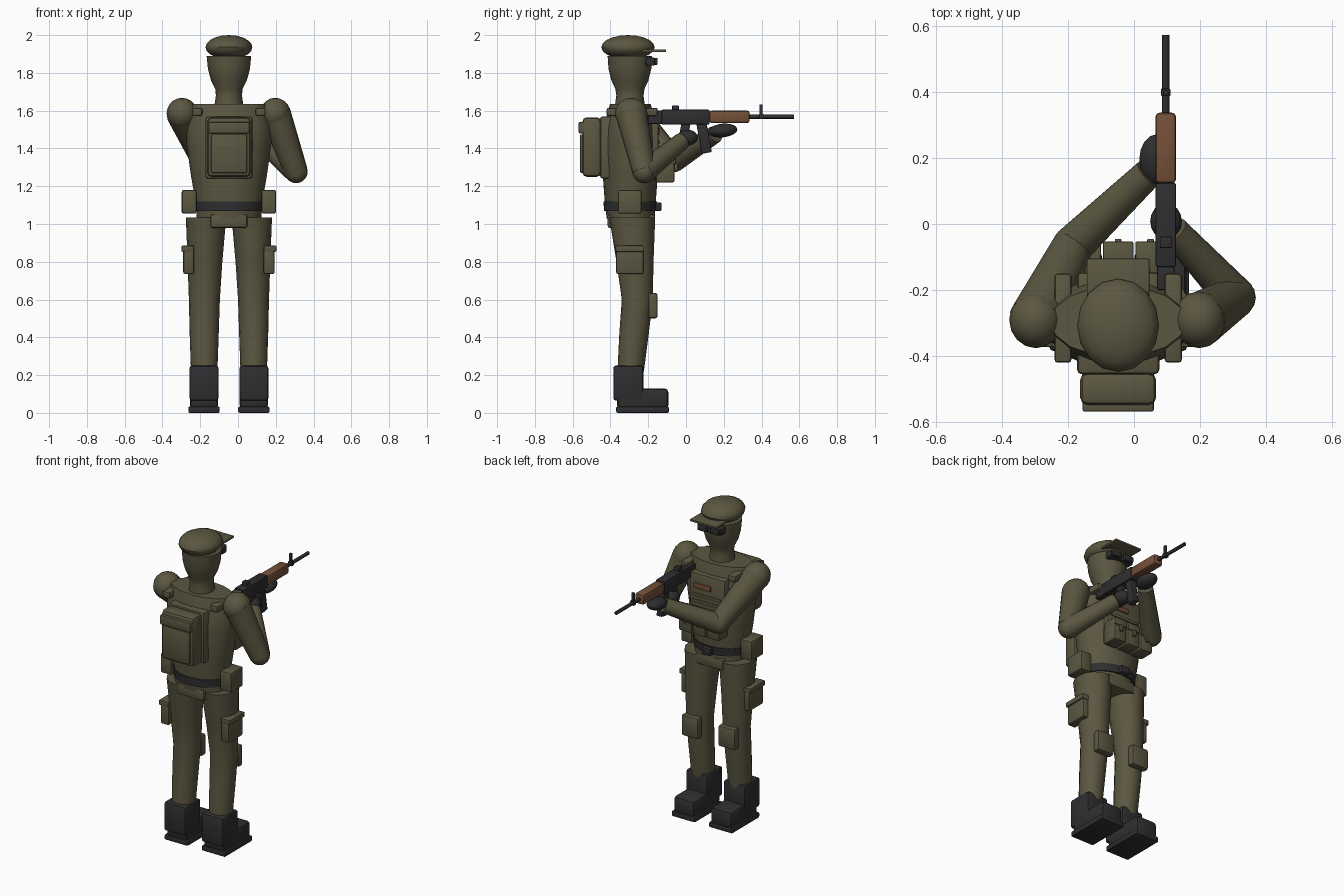
import bpy, bmesh, math
from mathutils import Vector, Matrix

if "Cube" in bpy.data.objects:
    bpy.data.objects.remove(bpy.data.objects["Cube"])

CX, CY = -0.048, -0.295      # body axis


def material(name, rgb):
    m = bpy.data.materials.new(name)
    m.diffuse_color = (*rgb, 1)
    m.use_nodes = True
    m.node_tree.nodes["Principled BSDF"].inputs["Base Color"].default_value = m.diffuse_color
    return m


OLIVE = material("olive_cloth", (0.105, 0.095, 0.053))
BLACK = material("black_gear", (0.028, 0.028, 0.030))
WOOD = material("brown_wood", (0.175, 0.080, 0.040))


def finish(bm, name, mat):
    bmesh.ops.recalc_face_normals(bm, faces=bm.faces)
    me = bpy.data.meshes.new(name)
    bm.to_mesh(me)
    bm.free()
    ob = bpy.data.objects.new(name, me)
    bpy.context.collection.objects.link(ob)
    me.materials.append(mat)
    bpy.ops.object.select_all(action='DESELECT')
    ob.select_set(True)
    bpy.context.view_layer.objects.active = ob
    bpy.ops.object.shade_smooth_by_angle(angle=math.radians(35))
    return ob


def box(name, x, y, z, mat=OLIVE, bevel=0.01, tilt=0.0):
    """Bevelled box from (min, max) ranges, tilted about x."""
    size = [b - a for a, b in (x, y, z)]
    mid = Vector([(a + b) / 2 for a, b in (x, y, z)])
    bm = bmesh.new()
    bmesh.ops.create_cube(bm, size=1)
    bmesh.ops.scale(bm, vec=size, verts=bm.verts)
    if bevel:
        bmesh.ops.bevel(bm, geom=bm.edges[:], offset=min(bevel, min(size) * 0.3),
                        segments=2, profile=0.5, affect='EDGES')
    bmesh.ops.transform(bm, matrix=Matrix.Translation(mid) @ Matrix.Rotation(tilt, 4, 'X'),
                        verts=bm.verts)
    return finish(bm, name, mat)


def loft(name, rings, mat=OLIVE, sides=16):
    """Stack of elliptical rings (z, cx, cy, rx, ry)."""
    bm = bmesh.new()
    loops = []
    for z, cx, cy, rx, ry in rings:
        loops.append([bm.verts.new((cx + rx * math.cos(2 * math.pi * i / sides),
                                    cy + ry * math.sin(2 * math.pi * i / sides), z))
                      for i in range(sides)])
    for lo, hi in zip(loops, loops[1:]):
        for i in range(sides):
            j = (i + 1) % sides
            bm.faces.new((lo[i], lo[j], hi[j], hi[i]))
    bm.faces.new(loops[0])
    bm.faces.new(loops[-1])
    return finish(bm, name, mat)


def ball(name, c, r, mat=OLIVE, rot=0.0):
    bm = bmesh.new()
    bmesh.ops.create_uvsphere(bm, u_segments=16, v_segments=10, radius=1)
    m = Matrix.Translation(c) @ Matrix.Rotation(rot, 4, 'X') @ Matrix.Diagonal((*r, 1))
    bmesh.ops.transform(bm, matrix=m, verts=bm.verts)
    return finish(bm, name, mat)


def rod(name, a, b, ra, rb, mat=OLIVE, sides=14):
    a, b = Vector(a), Vector(b)
    bm = bmesh.new()
    m = Matrix.Translation((a + b) / 2) @ (b - a).to_track_quat('Z', 'Y').to_matrix().to_4x4()
    bmesh.ops.create_cone(bm, cap_ends=True, segments=sides, radius1=ra, radius2=rb,
                          depth=(b - a).length, matrix=m)
    return finish(bm, name, mat)


def around(half, off=0.0):
    return (CX + off - half, CX + off + half)


# Torso, pelvis and belt
loft("torso", [(z, CX, CY, rx, ry) for z, rx, ry in (
    (1.03, .172, .125), (1.09, .172, .133), (1.25, .20, .145), (1.42, .224, .147),
    (1.52, .226, .140), (1.635, .205, .108))])
loft("pelvis", [(1.00, CX, CY + .01, .165, .12), (1.08, CX, CY, .172, .13)])
box("crotch", around(.097), (-.415, -.165), (.98, 1.05))
loft("belt", [(1.07, CX, CY, .177, .139), (1.12, CX, CY, .180, .142)], BLACK)
box("belt_buckle", around(.03), (-.17, -.13), (1.07, 1.115), BLACK, .005)

# Head, cap and goggles
loft("head", [(z, CX, cy, rx, ry) for z, cy, rx, ry in (
    (1.62, -.297, .078, .080), (1.68, -.297, .069, .072), (1.715, -.297, .072, .077),
    (1.76, -.297, .095, .098), (1.82, -.297, .111, .113), (1.89, -.297, .118, .118))])
ball("cap", (CX, -.307, 1.936), (.124, .141, .064))
box("cap_visor", around(.095), (-.24, -.105), (1.911, 1.924), OLIVE, .003)
box("goggles", around(.085), (-.215, -.165), (1.838, 1.882), BLACK, .008)
for s in (-1, 1):
    box("goggle_lens", around(.032, s * .044), (-.17, -.150), (1.842, 1.880), BLACK, .006)

# Vest plates, webbing, patch and chest pouches
box("chest_plate", around(.125), (-.30, -.145), (1.24, 1.57), OLIVE, .015)
box("back_plate", around(.125), (-.455, -.30), (1.24, 1.57), OLIVE, .015)
for z in (1.385, 1.425):
    box("webbing", around(.10), (-.15, -.138), (z, z + .018), OLIVE, .002)
box("chest_patch", (-.075, .045), (-.15, -.137), (1.475, 1.508), WOOD, .002)
for k in (-1, 0, 1):
    box("chest_pouch", around(.045, k * .098), (-.16, -.06), (1.22, 1.355))
    box("pouch_flap", around(.046, k * .098), (-.15, -.053), (1.315, 1.36), OLIVE, .005)
    box("pouch_tab", around(.010, k * .098), (-.07, -.045), (1.28, 1.32), OLIVE, .003)

# Backpack
box("backpack", around(.115), (-.548, -.450), (1.25, 1.565), OLIVE, .022)
box("backpack_pocket", around(.095), (-.562, -.53), (1.27, 1.475), OLIVE, .008)
box("backpack_flap", around(.108), (-.568, -.535), (1.48, 1.54), OLIVE, .006)

# Mirrored straps, belt pouches, legs and boots
for s in (-1, 1):
    side = "left" if s < 0 else "right"
    box(side + "_shoulder_strap", around(.026, s * .167), (-.42, -.15), (1.572, 1.615))
    box(side + "_belt_pouch", around(.039, s * .211), (-.36, -.235), (1.055, 1.18))
    loft(side + "_leg", [(z, CX + s * ox, cy, rx, ry) for z, ox, cy, rx, ry in (
        (.22, .131, -.293, .070, .070), (.42, .131, -.275, .077, .078),
        (.60, .130, -.258, .082, .082), (.80, .127, -.270, .092, .098),
        (1.035, .121, -.285, .107, .122))])
    box(side + "_thigh_pouch", around(.029, s * .213), (-.37, -.225), (.735, .885))
    box(side + "_thigh_flap", around(.033, s * .218), (-.373, -.222), (.853, .885), OLIVE, .005)
    box(side + "_knee_pad", around(.06, s * .130), (-.20, -.15), (.50, .635), OLIVE, .014)
    box(side + "_boot_shaft", around(.077, s * .132), (-.385, -.225), (.065, .25), BLACK, .014)
    box(side + "_boot_foot", around(.075, s * .132), (-.365, -.093), (.02, .13), BLACK, .022)
    box(side + "_boot_sole", around(.083, s * .132), (-.370, -.090), (0, .034), BLACK, .008)

# Arms: shoulder, elbow and wrist joints
arms = {"left": ((-.297, -.29, 1.585), (-.185, -.065, 1.335), (.045, .155, 1.475)),
        "right": ((.197, -.29, 1.585), (.308, -.222, 1.277), (.12, -.02, 1.44))}
for side, (sh, el, wr) in arms.items():
    ball(side + "_shoulder", sh, (.081, .086, .083))
    rod(side + "_upper_arm", sh, el, .083, .062)
    ball(side + "_elbow", el, (.061, .061, .061))
    rod(side + "_forearm", el, wr, .062, .046)
ball("left_hand", (.068, .195, 1.495), (.052, .077, .036), BLACK, .1)
ball("right_hand", (.097, .008, 1.457), (.048, .055, .042), BLACK)

# Rifle
GX = .096


def gun(half):
    return (GX - half, GX + half)


box("rifle_stock", gun(.027), (-.20, -.12), (1.53, 1.60), BLACK, .006)
box("rifle_receiver", gun(.031), (-.13, .125), (1.527, 1.605), BLACK, .006)
box("rifle_handguard", gun(.031), (.123, .337), (1.535, 1.60), WOOD, .012)
rod("rifle_barrel", (GX, .33, 1.568), (GX, .572, 1.568), .011, .011, BLACK, 12)
box("front_sight_base", gun(.014), (.387, .410), (1.555, 1.582), BLACK, .003)
box("front_sight", gun(.008), (.388, .405), (1.57, 1.633), BLACK, .003)
box("rear_sight", gun(.018), (-.073, -.038), (1.59, 1.628), BLACK, .004)
box("magazine", gun(.02), (.068, .122), (1.375, 1.545), BLACK, .006, .18)
box("pistol_grip", gun(.018), (-.035, .012), (1.41, 1.54), BLACK, .006, -.2)
